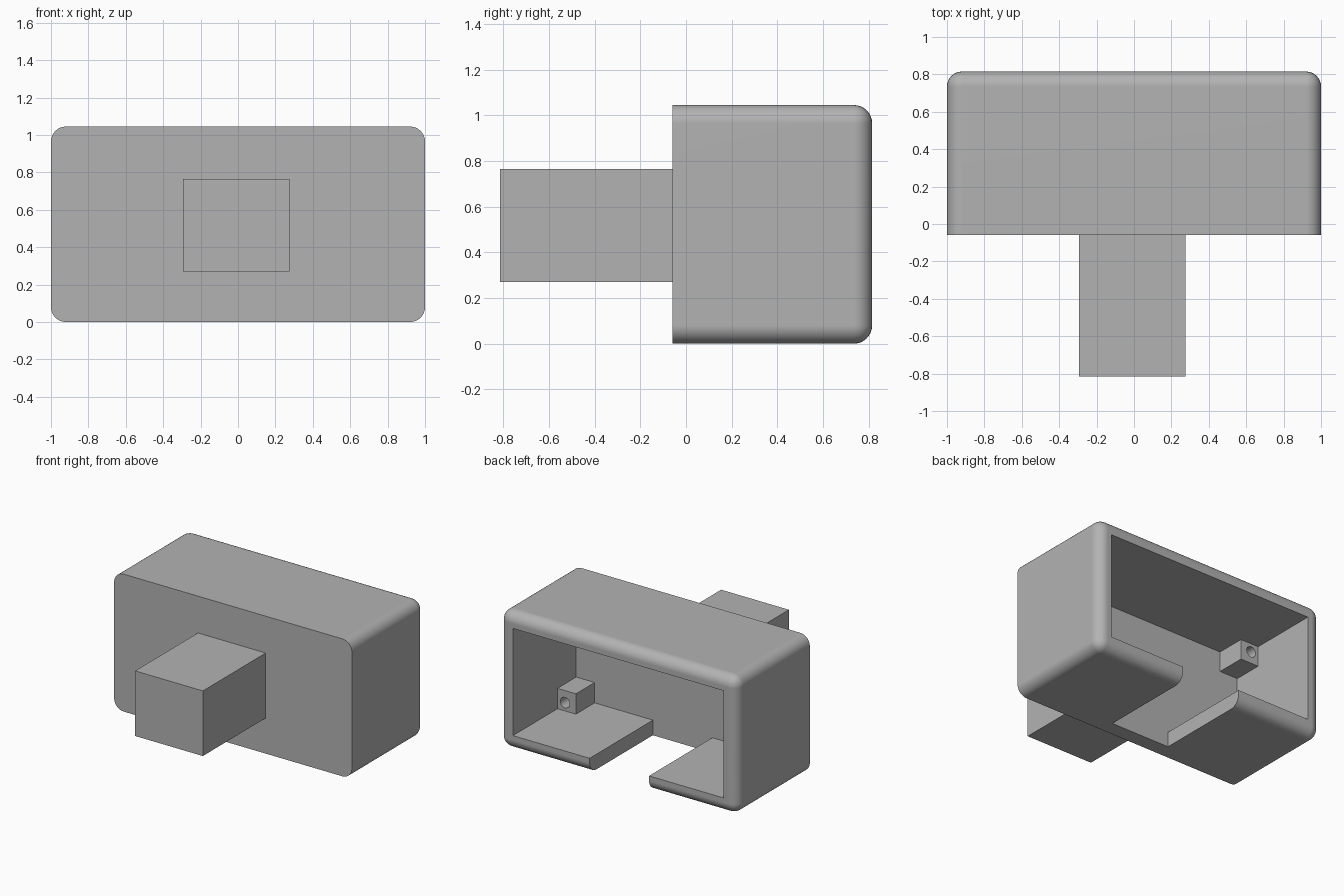
import bpy, bmesh
from mathutils import Matrix, Vector

cube = bpy.data.objects.get("Cube")
if cube:
    bpy.data.objects.remove(cube, do_unlink=True)

grey = bpy.data.materials.new("plain_grey")
grey.use_nodes = True
colour = (0.45, 0.45, 0.45, 1)
grey.diffuse_color = colour
grey.node_tree.nodes["Principled BSDF"].inputs["Base Color"].default_value = colour

FRONT, BACK, HEIGHT = -0.06, 0.815, 1.045
INNER_X, FLOOR, CEILING, INNER_Y = 0.885, 0.115, 0.93, 0.055
BLOCK = 0.155


def finish(name, bm):
    bmesh.ops.recalc_face_normals(bm, faces=bm.faces)
    mesh = bpy.data.meshes.new(name)
    bm.to_mesh(mesh)
    bm.free()
    mesh.materials.append(grey)
    obj = bpy.data.objects.new(name, mesh)
    bpy.context.collection.objects.link(obj)
    return obj


def box_mesh(low, high):
    low, high = Vector(low), Vector(high)
    bm = bmesh.new()
    matrix = Matrix.Translation((low + high) / 2) @ Matrix.Diagonal((*(high - low), 1))
    bmesh.ops.create_cube(bm, size=1, matrix=matrix)
    return bm


def activate(obj):
    bpy.ops.object.select_all(action='DESELECT')
    obj.select_set(True)
    bpy.context.view_layer.objects.active = obj


def cut(obj, cutter):
    cutter.hide_render = True
    mod = obj.modifiers.new("cut", 'BOOLEAN')
    mod.operation = 'DIFFERENCE'
    mod.solver = 'EXACT'
    mod.object = cutter
    activate(obj)
    bpy.ops.object.modifier_apply(modifier=mod.name)
    bpy.data.objects.remove(cutter, do_unlink=True)
    bpy.ops.object.shade_smooth_by_angle(angle=0.52)
    obj.modifiers.new("even_shading", 'WEIGHTED_NORMAL').keep_sharp = True


# Housing: every edge rounded except those around the flat front
bm = box_mesh((-1, FRONT, 0), (1, BACK, HEIGHT))
edges = [e for e in bm.edges if any(v.co.y > 0 for v in e.verts)]
bmesh.ops.bevel(bm, geom=edges, offset=0.08, offset_type='OFFSET',
                segments=8, profile=0.5, affect='EDGES')
housing = finish("housing", bm)

# Rear cavity and floor slot, cut with one T-shaped profile
profile = [(-INNER_X, FLOOR), (-0.26, FLOOR), (-0.26, -0.2), (0.24, -0.2),
           (0.24, FLOOR), (INNER_X, FLOOR), (INNER_X, CEILING), (-INNER_X, CEILING)]
bm = bmesh.new()
face = bm.faces.new([bm.verts.new((x, INNER_Y, z)) for x, z in profile])
extruded = bmesh.ops.extrude_face_region(bm, geom=[face])["geom"]
bmesh.ops.translate(bm, vec=(0, 1, 0),
                    verts=[g for g in extruded if isinstance(g, bmesh.types.BMVert)])
cut(housing, finish("cavity_cutter", bm))

# Square plug standing out from the front
finish("front_plug", box_mesh((-0.295, -0.815, 0.27), (0.275, -0.03, 0.765)))

# Screw blocks in the four inner corners, each with a blind hole
for side, side_name in ((-1, "right"), (1, "left")):
    for z, out, level in ((FLOOR, -1, "lower"), (CEILING, 1, "upper")):
        xs = sorted((side * (INNER_X + 0.02), side * (INNER_X - BLOCK)))
        zs = sorted((z + out * 0.02, z - out * BLOCK))
        block = finish(f"{level}_{side_name}_screw_block",
                       box_mesh((xs[0], 0.03, zs[0]), (xs[1], 0.28, zs[1])))
        bm = bmesh.new()
        centre = (side * (INNER_X - 0.063), 0.24, z - out * 0.063)
        bmesh.ops.create_cone(bm, cap_ends=True, segments=32, radius1=0.04, radius2=0.04,
                              depth=0.24, matrix=Matrix.Translation(centre)
                              @ Matrix.Rotation(1.5707963, 4, 'X'))
        cut(block, finish("hole_cutter", bm))
